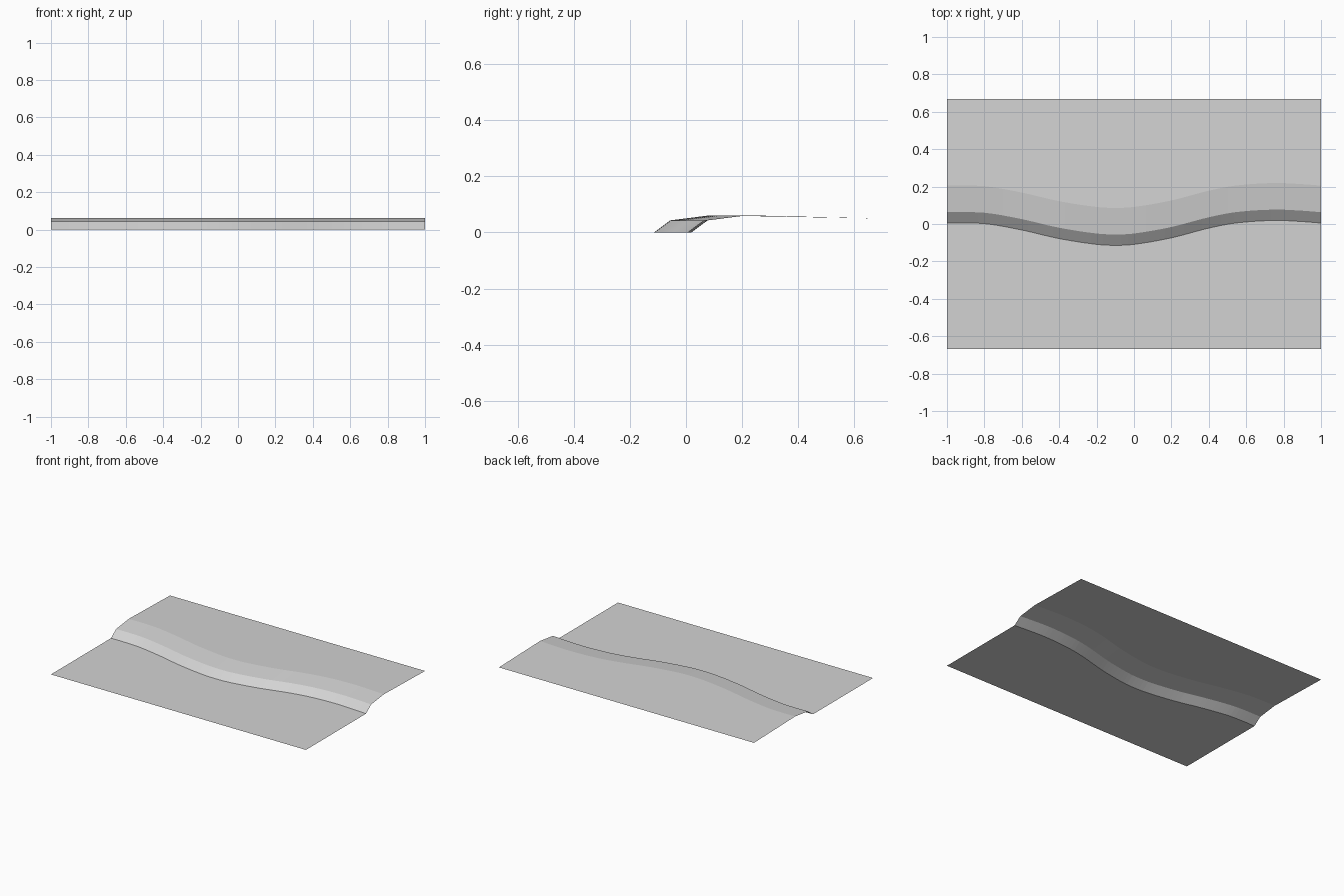
import bpy, bmesh

if "Cube" in bpy.data.objects:
    bpy.data.objects.remove(bpy.data.objects["Cube"])

# Wavy foot line of the slope: (x, y) control points
FOOT = [(-1, .005), (-.9, .006), (-.78, 0), (-.6, -.032), (-.4, -.078),
        (-.2, -.109), (-.1, -.114), (0, -.109), (.2, -.074), (.4, -.022),
        (.55, .006), (.75, .019), (.9, .013), (1, .005)]
COLUMNS = 60
HALF_DEPTH = 0.667


def foot_y(x):
    """Smooth cubic interpolation through the foot points."""
    n = len(FOOT)
    i = max(k for k in range(n - 1) if FOOT[k][0] <= x + 1e-9)

    def slope(k):
        a, b = FOOT[max(k - 1, 0)], FOOT[min(k + 1, n - 1)]
        return (b[1] - a[1]) / (b[0] - a[0])
    (x0, y0), (x1, y1) = FOOT[i], FOOT[i + 1]
    h = x1 - x0
    t = (x - x0) / h
    return ((2*t**3 - 3*t**2 + 1) * y0 + (t**3 - 2*t**2 + t) * h * slope(i)
            + (3*t**2 - 2*t**3) * y1 + (t**3 - t**2) * h * slope(i + 1))


# Ground sheet: low plain, steep bank, gentle shoulder, upper plain
bm = bmesh.new()
rows = []
for c in range(COLUMNS + 1):
    x = -1 + 2 * c / COLUMNS
    f = foot_y(x)
    section = [(-HALF_DEPTH, 0), (f, 0), (f + .058, .043),
               (f + .2, .061), (HALF_DEPTH, .05)]
    rows.append([bm.verts.new((x, y, z)) for y, z in section])
for a, b in zip(rows, rows[1:]):
    for k in range(4):
        bm.faces.new((a[k], b[k], b[k + 1], a[k + 1]))
mesh = bpy.data.meshes.new("stepped_ground")
bm.to_mesh(mesh)
bm.free()

grey = bpy.data.materials.new("light grey")
grey.diffuse_color = (0.65, 0.65, 0.65, 1)
grey.use_nodes = True
grey.node_tree.nodes["Principled BSDF"].inputs["Base Color"].default_value = grey.diffuse_color
mesh.materials.append(grey)
ground = bpy.data.objects.new("stepped_ground", mesh)
bpy.context.collection.objects.link(ground)
